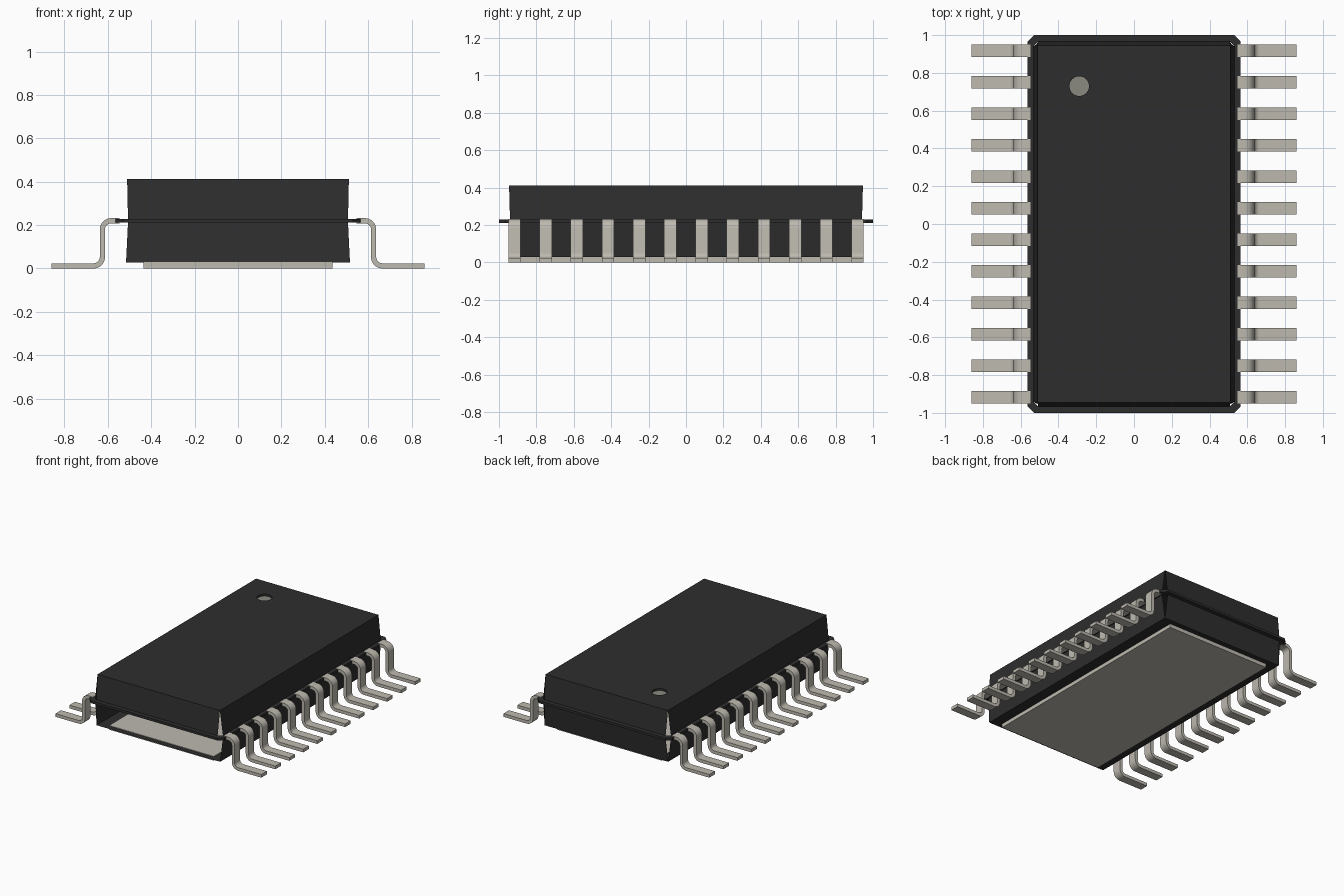
import bpy, bmesh
from math import sin, cos, pi, radians
from mathutils import Vector

cube = bpy.data.objects.get("Cube")
if cube:
    bpy.data.objects.remove(cube)


def material(name, rgb):
    m = bpy.data.materials.new(name)
    m.use_nodes = True
    m.diffuse_color = (*rgb, 1)
    m.node_tree.nodes["Principled BSDF"].inputs["Base Color"].default_value = (*rgb, 1)
    return m


black = material("black plastic", (0.027, 0.027, 0.027))
metal = material("warm grey metal", (0.515, 0.49, 0.434))
grey = material("marker grey", (0.26, 0.255, 0.216))


def finish(name, bm, mat):
    bmesh.ops.recalc_face_normals(bm, faces=bm.faces)
    mesh = bpy.data.meshes.new(name)
    bm.to_mesh(mesh)
    bm.free()
    mesh.materials.append(mat)
    obj = bpy.data.objects.new(name, mesh)
    bpy.context.collection.objects.link(obj)
    return obj


def rectangle(bm, hx, hy, z, chamfer=0):
    """Two points per side (front, left, back, right) of a rectangle."""
    c = chamfer
    pts = [(-hx + c, -hy), (hx - c, -hy), (hx, -hy + c), (hx, hy - c),
           (hx - c, hy), (-hx + c, hy), (-hx, hy - c), (-hx, -hy + c)]
    return [bm.verts.new((x, y, z)) for x, y in pts]


def walls(bm, a, b, sides):
    for i in sides:
        j = (i + 1) % 8
        bm.faces.new((a[i], a[j], b[j], b[i]))


TOP, BOTTOM, RIM_HI, RIM_LO = 0.412, 0.028, 0.229, 0.211
MID = (0.533, 0.967)
DOT = Vector((-0.29, 0.73, TOP))
DOT_R, DOT_DEPTH = 0.052, 0.015

# Sloped shell walls: corners are open slits, lower front is open
bm = bmesh.new()
walls(bm, rectangle(bm, *MID, RIM_HI, 0.026), rectangle(bm, 0.511, 0.946, TOP), (0, 2, 4, 6))
walls(bm, rectangle(bm, *MID, RIM_LO, 0.026), rectangle(bm, 0.516, 0.95, BOTTOM), (2, 4, 6))
finish("body_walls", bm, black)

# Top face with a round recess
bm = bmesh.new()
corners = rectangle(bm, 0.511, 0.946, TOP)[::2]
n = 32
ring = [bm.verts.new(DOT + Vector((cos(2 * pi * i / n), sin(2 * pi * i / n), 0)) * DOT_R)
        for i in range(n)]
edges = [bm.edges.new((loop[i - 1], loop[i])) for loop in (corners, ring)
         for i in range(len(loop))]
bmesh.ops.triangle_fill(bm, edges=edges, use_beauty=True, normal=(0, 0, 1))
low = [bm.verts.new(v.co - Vector((0, 0, DOT_DEPTH))) for v in ring]
for i in range(n):
    bm.faces.new((ring[i - 1], ring[i], low[i], low[i - 1]))
finish("body_top", bm, black)

# Floor of the recess
bm = bmesh.new()
bmesh.ops.create_circle(bm, cap_ends=True, segments=n, radius=DOT_R)
bmesh.ops.translate(bm, verts=bm.verts, vec=DOT - Vector((0, 0, DOT_DEPTH)))
finish("orientation_dot", bm, grey)

# Bottom face
bm = bmesh.new()
bm.faces.new(rectangle(bm, 0.516, 0.95, BOTTOM)[::2])
finish("body_bottom", bm, black)

# Thin parting rim around the middle
bm = bmesh.new()
outer_hi, outer_lo = (rectangle(bm, 0.565, 1.0, z, 0.035) for z in (RIM_HI, RIM_LO))
inner_hi, inner_lo = (rectangle(bm, *MID, z, 0.026) for z in (RIM_HI, RIM_LO))
for a, b in ((outer_hi, inner_hi), (outer_lo, outer_hi), (inner_lo, outer_lo), (inner_hi, inner_lo)):
    walls(bm, a, b, range(8))
finish("parting_rim", bm, black)

# Metal pad underneath
bm = bmesh.new()
bmesh.ops.create_cube(bm, size=1)
bmesh.ops.scale(bm, verts=bm.verts, vec=(0.87, 1.82, 0.032))
bmesh.ops.translate(bm, verts=bm.verts, vec=(0, 0, 0.016))
finish("thermal_pad", bm, metal)


# Bent pins: one profile, arrayed along the side and mirrored
def arc(cx, cz, r, start, end, steps=6):
    return [(cx + r * cos(radians(start + (end - start) * i / steps)),
             cz + r * sin(radians(start + (end - start) * i / steps))) for i in range(steps + 1)]


R_OUT, R_IN, COUNT, PITCH, WIDTH = 0.052, 0.028, 12, 0.1667, 0.066
upper, lower = (0.585, 0.18), (0.665, 0.052)
profile = [(0.547, 0.232)] + arc(*upper, R_OUT, 90, 0) + arc(*lower, R_IN, 180, 270)
profile += [(0.86, 0.024), (0.86, 0)]
profile += arc(*lower, R_OUT, 270, 180) + arc(*upper, R_IN, 0, 90) + [(0.547, 0.208)]
first_y = -PITCH * (COUNT - 1) / 2 - WIDTH / 2
bm = bmesh.new()
side = bm.faces.new([bm.verts.new((x, first_y, z)) for x, z in profile])
extruded = bmesh.ops.extrude_face_region(bm, geom=[side], use_keep_orig=True)["geom"]
bmesh.ops.translate(bm, vec=(0, WIDTH, 0),
                    verts=[v for v in extruded if isinstance(v, bmesh.types.BMVert)])
pins = finish("pins", bm, metal)
bpy.ops.object.select_all(action="DESELECT")
pins.select_set(True)
bpy.context.view_layer.objects.active = pins
bpy.ops.object.shade_smooth_by_angle(angle=radians(35))
array = pins.modifiers.new("row", "ARRAY")
array.count = COUNT
array.use_relative_offset = False
array.use_constant_offset = True
array.constant_offset_displace = (0, PITCH, 0)
pins.modifiers.new("both_sides", "MIRROR")
